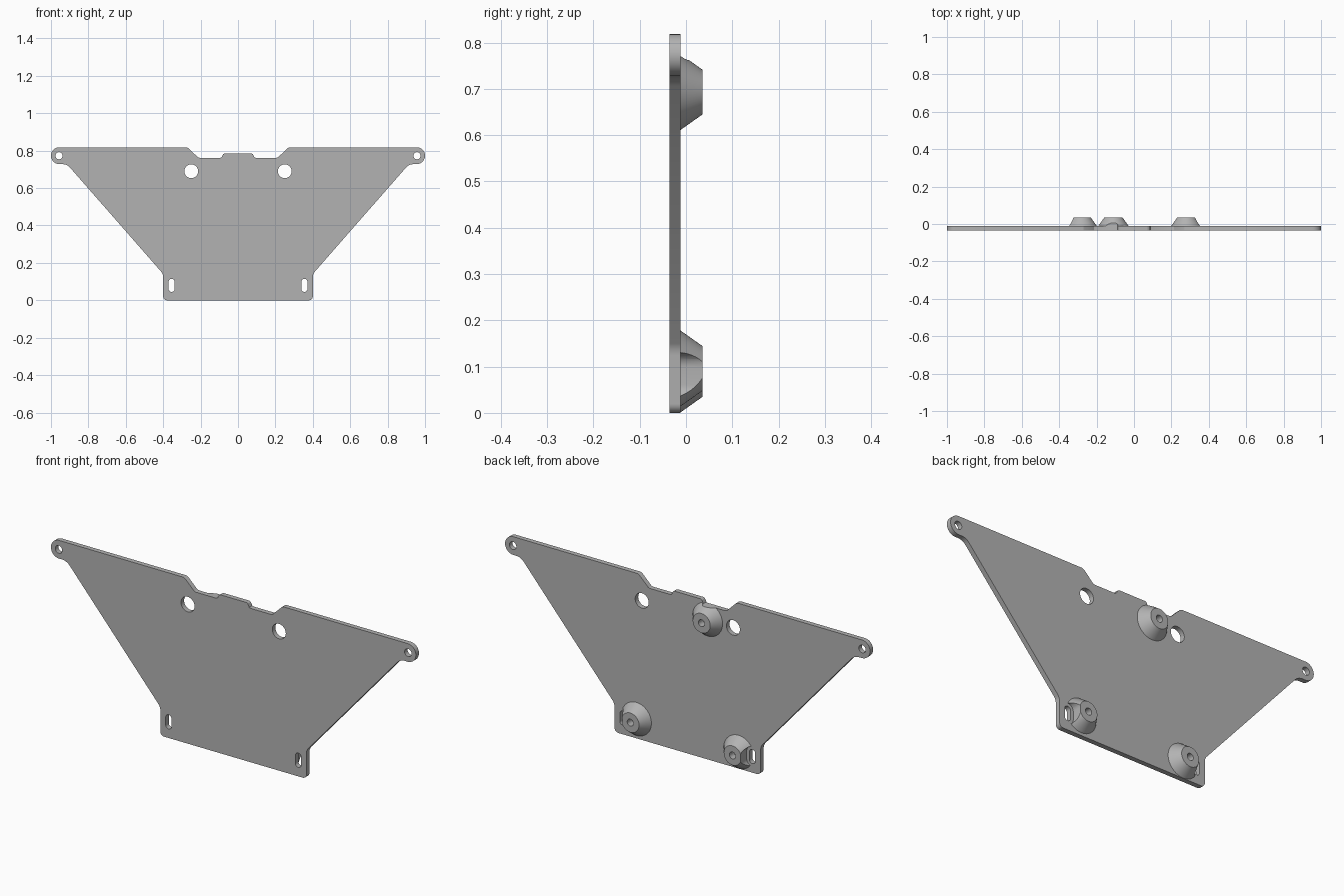
import bpy, bmesh, math

cube = bpy.data.objects.get("Cube")
if cube:
    bpy.data.objects.remove(cube, do_unlink=True)

grey = bpy.data.materials.new("plain_grey")
grey.use_nodes = True
grey.diffuse_color = (0.45, 0.45, 0.45, 1)
grey.node_tree.nodes["Principled BSDF"].inputs["Base Color"].default_value = grey.diffuse_color

FRONT, FACE, BACK = -0.036, -0.012, 0.036


def loft(name, rings):
    """Solid through a list of (y, outline) rings, capped at both ends."""
    bm = bmesh.new()
    loops = [[bm.verts.new((x, y, z)) for x, z in pts] for y, pts in rings]
    n = len(loops[0])
    for a, b in zip(loops, loops[1:]):
        for i in range(n):
            j = (i + 1) % n
            bm.faces.new((a[i], a[j], b[j], b[i]))
    bm.faces.new(loops[0])
    bm.faces.new(loops[-1])
    bmesh.ops.recalc_face_normals(bm, faces=bm.faces)
    mesh = bpy.data.meshes.new(name)
    bm.to_mesh(mesh)
    bm.free()
    mesh.materials.append(grey)
    ob = bpy.data.objects.new(name, mesh)
    bpy.context.collection.objects.link(ob)
    return ob


def arc(x, z, r, start, end, steps):
    angles = [math.radians(start + (end - start) * i / steps) for i in range(steps + 1)]
    return [(x + r * math.cos(a), z + r * math.sin(a)) for a in angles]


def circle(x, z, r, n=48):
    return arc(x, z, r, 0, 360 - 360 / n, n - 1)


def slot(x, z, r, half):
    return arc(x, z + half, r, 0, 180, 16) + arc(x, z - half, r, 180, 360, 16)


def combine(ob, cutter, operation="DIFFERENCE"):
    """Apply a boolean and discard the helper solid."""
    mod = ob.modifiers.new("cut", "BOOLEAN")
    mod.operation, mod.object, mod.solver = operation, cutter, "EXACT"
    deps = bpy.context.evaluated_depsgraph_get()
    mesh = bpy.data.meshes.new_from_object(ob.evaluated_get(deps))
    ob.modifiers.clear()
    ob.data = mesh
    bpy.data.objects.remove(cutter, do_unlink=True)


def smooth(ob):
    bpy.ops.object.select_all(action="DESELECT")
    ob.select_set(True)
    bpy.context.view_layer.objects.active = ob
    bpy.ops.object.shade_smooth_by_angle(angle=math.radians(25))


# Right half of the plate outline, from the bottom corner up to the centre tab
half = arc(0.38, 0.02, 0.02, -90, 0, 6)
half += [(0.4, 0.125), (0.402, 0.138), (0.408, 0.15)]
half += [(0.895, 0.706), (0.907, 0.718), (0.92, 0.725), (0.935, 0.728)]
half += arc(0.955, 0.773, 0.045, -90, 90, 20)
half += [(0.275, 0.818), (0.265, 0.814), (0.215, 0.765), (0.205, 0.762),
         (0.094, 0.762), (0.087, 0.765), (0.079, 0.781), (0.072, 0.785)]
outline = half + [(-x, z) for x, z in reversed(half)]

# Plate with ear holes, round holes and slots
plate = loft("plate", [(FRONT, outline), (FACE, outline)])
for side in (-1, 1):
    for shape in (circle(side * 0.957, 0.773, 0.019),
                  circle(side * 0.25, 0.69, 0.037),
                  slot(side * 0.355, 0.08, 0.016, 0.019)):
        combine(plate, loft("hole", [(-0.1, shape), (0.1, shape)]))
smooth(plate)

# Conical standoffs on the back, each with a blind screw hole
for name, x, z in (("upper_standoff", -0.11, 0.693),
                   ("lower_left_standoff", 0.28, 0.096),
                   ("lower_right_standoff", -0.28, 0.083)):
    boss = loft(name, [(FACE, circle(x, z, 0.082, 64)), (BACK, circle(x, z, 0.048, 64))])
    screw = circle(x, z, 0.017, 32)
    combine(boss, loft("screw_hole", [(0.0, screw), (0.1, screw)]))
    if name == "upper_standoff":
        # Trimmed flush with the notch in the top edge
        combine(boss, loft("trim", [(-0.1, outline), (0.1, outline)]), "INTERSECT")
    else:
        # Relief around the neighbouring slot
        relief = slot(math.copysign(0.355, x), 0.08, 0.031, 0.019)
        combine(boss, loft("relief", [(-0.1, relief), (0.1, relief)]))
    smooth(boss)
